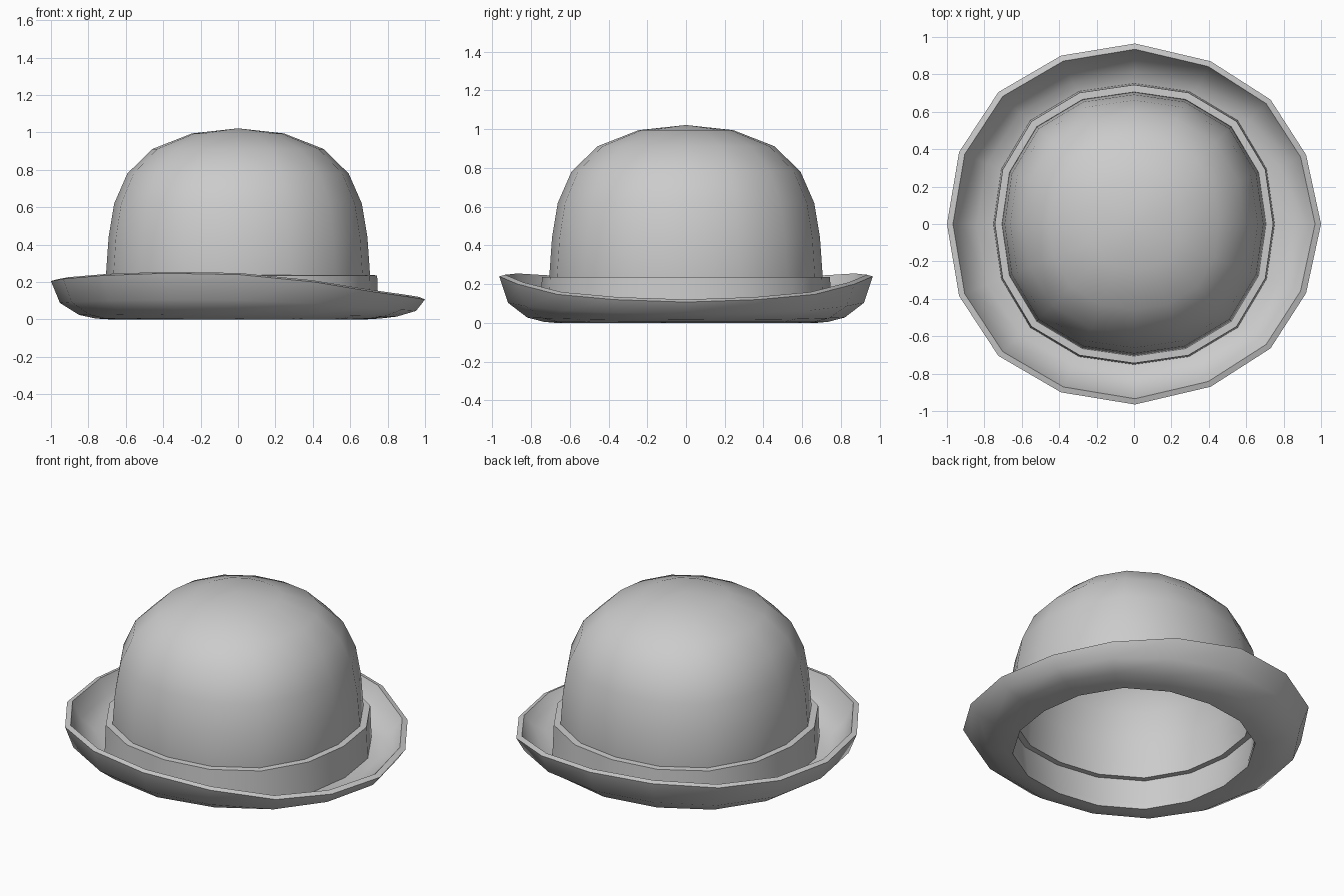
import bpy, bmesh, math

if "Cube" in bpy.data.objects:
    bpy.data.objects.remove(bpy.data.objects["Cube"])

SEG = 16


def build(name, rings, closed):
    """Skin a list of rings (each SEG points, or a single pole point)."""
    bm = bmesh.new()
    loops = [[bm.verts.new(p) for p in ring] for ring in rings]
    pairs = list(zip(loops, loops[1:]))
    if closed:
        pairs.append((loops[-1], loops[0]))
    for a, b in pairs:
        for i in range(SEG):
            j = (i + 1) % SEG
            if len(a) == 1:
                bm.faces.new((a[0], b[i], b[j]))
            elif len(b) == 1:
                bm.faces.new((a[i], a[j], b[0]))
            else:
                bm.faces.new((a[i], a[j], b[j], b[i]))
    bmesh.ops.recalc_face_normals(bm, faces=bm.faces)
    me = bpy.data.meshes.new(name)
    bm.to_mesh(me)
    bm.free()
    ob = bpy.data.objects.new(name, me)
    bpy.context.collection.objects.link(ob)
    bpy.ops.object.select_all(action='DESELECT')
    ob.select_set(True)
    bpy.context.view_layer.objects.active = ob
    bpy.ops.object.shade_smooth_by_angle(angle=math.radians(48))
    return ob


def ring(r, z):
    """Slightly squared circle: a little wider on the diagonals."""
    if r == 0:
        return [(0, 0, z)]
    pts = []
    for i in range(SEG):
        a = 2 * math.pi * i / SEG
        k = r * (1 + .042 * math.sin(2 * a) ** 2)
        pts.append((k * math.cos(a), k * math.sin(a), z))
    return pts


# Crown: domed shell with a hollow inside
crown = [(0, 1.022), (.245, .995), (.457, .912), (.592, .78), (.662, .62),
         (.692, .44), (.706, .24), (.70, .20),
         (.66, .20), (.652, .43), (.622, .605), (.558, .755), (.435, .877),
         (.235, .955), (0, .98)]
build("crown", [ring(r, z) for r, z in crown], False)

# Hat band around the base of the crown
band = [(.752, .03), (.744, .236), (.70, .238), (.695, .20), (.675, .02)]
build("hat_band", [ring(r, z) for r, z in band], True)

# Brim edge (x, y, z) from the low side at +x round to -x, mirrored in y
half = [(1.0, 0, .107), (.92, .37, .12), (.73, .665, .147), (.41, .87, .20),
        (.005, .965, .24), (-.39, .90, .247), (-.725, .705, .235),
        (-.935, .385, .217), (-1.0, 0, .205)]
rim = half + [(x, -y, z) for x, y, z in half[-2:0:-1]]


def brim_ring(f, k, dz):
    """Rim scaled by f sideways and k in height, raised by dz."""
    return [(x * f, y * f, z * k + dz) for x, y, z in rim]


brim = [ring(.675, 0), brim_ring(.76, 0, .005), brim_ring(.85, .09, .006),
        brim_ring(.952, .43, 0), brim_ring(1, 1, 0),
        brim_ring(.968, .96, .018), brim_ring(.922, .43, .03),
        brim_ring(.84, .1, .036), ring(.73, .035), ring(.675, .03)]
build("brim", brim, True)
